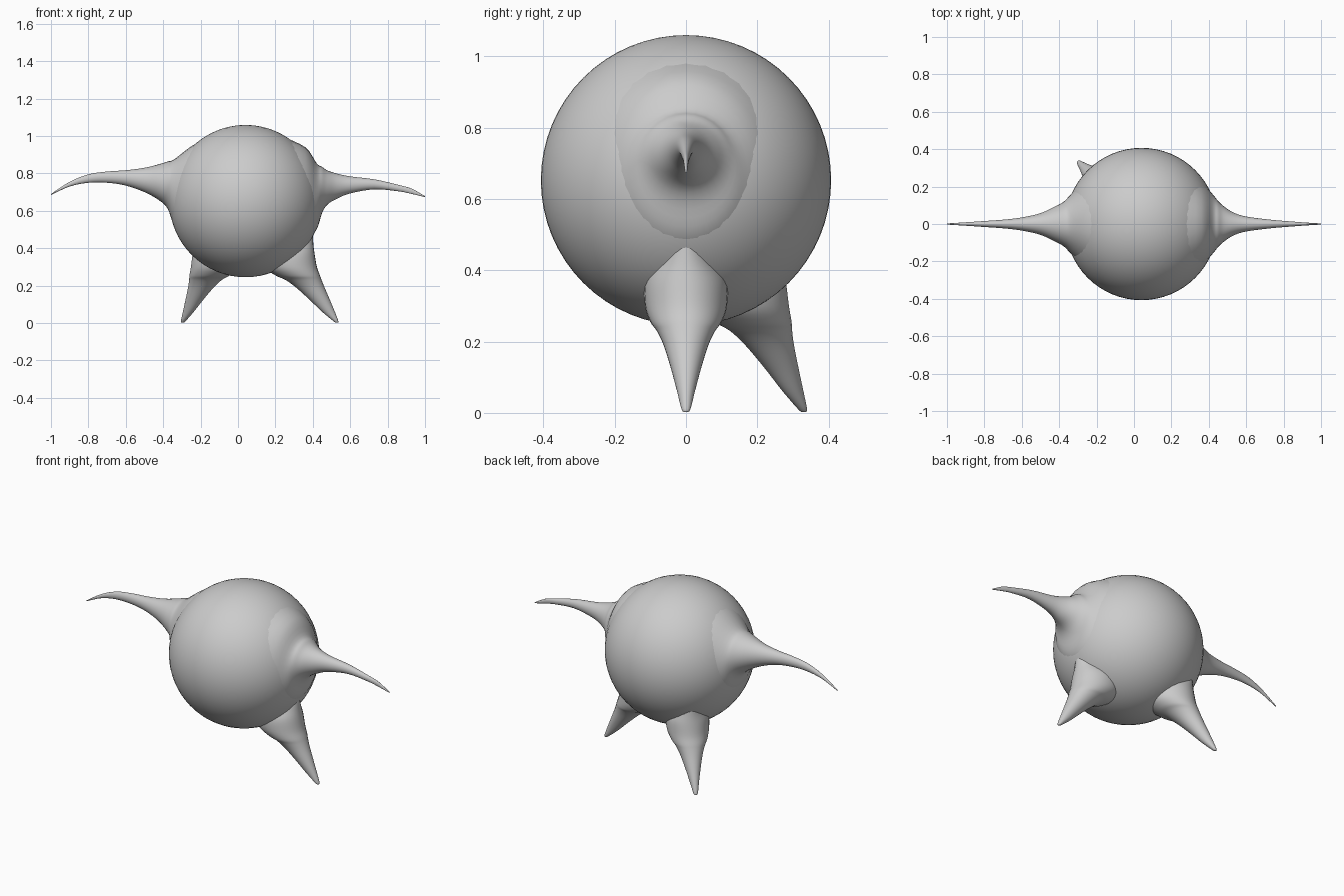
import bpy, bmesh, math
from mathutils import Vector, Matrix

if "Cube" in bpy.data.objects:
    bpy.data.objects.remove(bpy.data.objects["Cube"])

CX, CZ, R = 0.04, 0.652, 0.407


def smooth_stations(rows, n=4):
    """Catmull-Rom interpolation between cross-section rows."""
    out = []
    for i in range(len(rows) - 1):
        p0, p1 = rows[max(i - 1, 0)], rows[i]
        p2, p3 = rows[i + 1], rows[min(i + 2, len(rows) - 1)]
        for k in range(n):
            t = k / n
            out.append([0.5 * (2 * b + (c - a) * t + (2 * a - 5 * b + 4 * c - d) * t * t
                               + (3 * b - a - 3 * c + d) * t ** 3)
                        for a, b, c, d in zip(p0, p1, p2, p3)])
    return out + [list(rows[-1])]


def limb(name, rows, place, sides=32):
    """Tapered limb; rows = (station, low, high, half width), place maps to xyz."""
    bm = bmesh.new()
    rings = []
    for s, lo, hi, w in smooth_stations(rows):
        ring = []
        for k in range(sides):
            a = 2 * math.pi * k / sides
            u = (lo + hi) / 2 + (hi - lo) / 2 * math.cos(a)
            ring.append(bm.verts.new(place(s, u, w * math.sin(a))))
        rings.append(ring)
    for a, b in zip(rings, rings[1:]):
        for k in range(sides):
            j = (k + 1) % sides
            bm.faces.new((a[k], a[j], b[j], b[k]))
    bm.faces.new(rings[0])
    bm.faces.new(rings[-1])
    bmesh.ops.recalc_face_normals(bm, faces=bm.faces)
    me = bpy.data.meshes.new(name)
    bm.to_mesh(me)
    bm.free()
    me.shade_smooth()
    ob = bpy.data.objects.new(name, me)
    bpy.context.collection.objects.link(ob)
    return ob


# round body
bpy.ops.mesh.primitive_uv_sphere_add(segments=64, ring_count=32, radius=R, location=(CX, 0, CZ))
body = bpy.context.object
body.name = "body"
bpy.ops.object.shade_smooth()

# arms: vertical slices along x (x, bottom z, top z, half depth)
left = [(-1, .685, .69, .003), (-.9, .73, .755, .009), (-.8, .75, .795, .016),
        (-.7, .75, .81, .023), (-.6, .735, .817, .035), (-.5, .70, .83, .058),
        (-.42, .655, .85, .095), (-.375, .61, .864, .12), (-.34, .52, .876, .155),
        (-.25, .42, .945, .24), (-.15, .40, 1.0, .32)]
right = [(1, .673, .678, .003), (.93, .69, .718, .007), (.86, .704, .738, .012),
         (.73, .715, .768, .023), (.6, .693, .784, .04), (.53, .665, .799, .062),
         (.48, .635, .815, .095), (.45, .59, .835, .123), (.42, .50, .855, .16),
         (.36, .44, .94, .225), (.23, .40, 1.0, .32)]
for name, rows in (("left_arm", left), ("right_arm", right)):
    limb(name, rows, lambda s, u, v: Vector((s, v, u)))

# legs: one shape of horizontal slices, turned round the body's vertical axis
# (z, inner radius, outer radius, half width)
leg = [(.002, .482, .494, .006), (.012, .468, .496, .013), (.06, .41, .478, .025),
       (.127, .34, .45, .043), (.19, .27, .423, .063), (.23, .215, .407, .082),
       (.255, .16, .398, .10), (.30, .10, .382, .115), (.367, .08, .37, .115),
       (.42, .08, .363, .09), (.48, .10, .36, .06)]
for name, turn, reach in (("front_leg", 0, 1.0), ("back_leg", 135.5, .965)):
    rot = Matrix.Rotation(math.radians(turn), 3, 'Z')
    limb(name, leg, lambda s, u, v: rot @ Vector((u * reach, v, s)) + Vector((CX, 0, 0)))
